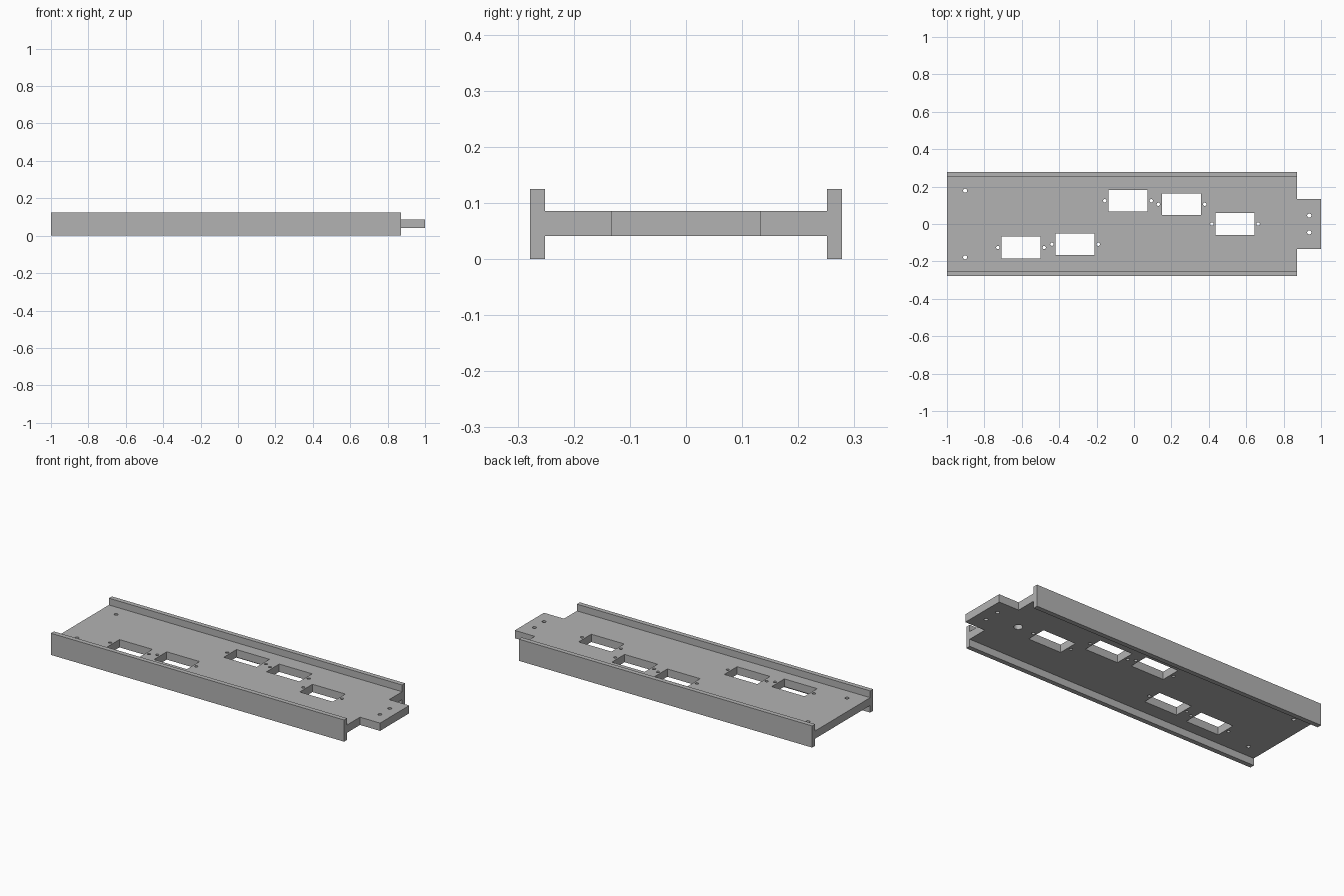
import bpy, bmesh
from mathutils import Matrix

cube = bpy.data.objects.get("Cube")
if cube:
    bpy.data.objects.remove(cube, do_unlink=True)

grey = bpy.data.materials.new("plain grey")
grey.use_nodes = True
tone = (0.45, 0.45, 0.45, 1)
grey.diffuse_color = tone
grey.node_tree.nodes["Principled BSDF"].inputs["Base Color"].default_value = tone

BACK, SHOULDER, TIP = -1.0, 0.872, 1.0
INNER, OUTER, TAB = 0.251, 0.278, 0.133
LOW, HIGH, TOP = 0.041, 0.086, 0.125


def finish(name, bm):
    bmesh.ops.recalc_face_normals(bm, faces=bm.faces)
    mesh = bpy.data.meshes.new(name)
    bm.to_mesh(mesh)
    bm.free()
    mesh.materials.append(grey)
    obj = bpy.data.objects.new(name, mesh)
    bpy.context.collection.objects.link(obj)
    return obj


def add_box(bm, x0, x1, y0, y1, z0, z1):
    place = Matrix.Translation(((x0 + x1) / 2, (y0 + y1) / 2, (z0 + z1) / 2))
    size = Matrix.Diagonal((x1 - x0, y1 - y0, z1 - z0, 1))
    bmesh.ops.create_cube(bm, size=1, matrix=place @ size)


def add_drill(bm, x, y, radius, z0, z1):
    bmesh.ops.create_cone(bm, cap_ends=True, segments=24, radius1=radius,
                          radius2=radius, depth=z1 - z0,
                          matrix=Matrix.Translation((x, y, (z0 + z1) / 2)))


# Deck plate with a narrower end tab
bm = bmesh.new()
half = [(BACK, INNER), (SHOULDER, INNER), (SHOULDER, TAB), (TIP, TAB)]
outline = half + [(x, -y) for x, y in reversed(half)]
face = bm.faces.new([bm.verts.new((x, y, LOW)) for x, y in outline])
raised = bmesh.ops.extrude_face_region(bm, geom=[face])["geom"]
bmesh.ops.translate(bm, vec=(0, 0, HIGH - LOW),
                    verts=[v for v in raised if isinstance(v, bmesh.types.BMVert)])
deck = finish("deck_plate", bm)

# Cutter: windows with a screw hole at each end, then mounting holes
bm = bmesh.new()
windows = [(-0.604, -0.126), (-0.315, -0.108), (-0.032, 0.124), (0.254, 0.105), (0.54, 0)]
for x, y in windows:
    add_box(bm, x - 0.105, x + 0.105, y - 0.058, y + 0.058, 0, TOP)
    for side in (-1, 1):
        add_drill(bm, x + side * 0.124, y, 0.009, 0, TOP)
for side in (-1, 1):
    add_drill(bm, -0.903, side * 0.178, 0.011, 0, TOP)
    add_drill(bm, 0.937, side * 0.045, 0.011, 0, TOP)
# Blind recess on the underside
add_drill(bm, 0.763, 0, 0.023, 0, LOW + 0.025)
cutter = finish("opening_cutter", bm)
cutter.hide_render = True
cutter.hide_viewport = True
cutter.display_type = 'WIRE'

cut = deck.modifiers.new("openings", 'BOOLEAN')
cut.operation = 'DIFFERENCE'
cut.solver = 'EXACT'
cut.object = cutter

# Side rails standing above and below the deck
for name, side in (("front_rail", -1), ("back_rail", 1)):
    bm = bmesh.new()
    y0, y1 = sorted((side * INNER, side * OUTER))
    add_box(bm, BACK, SHOULDER, y0, y1, 0, TOP)
    finish(name, bm)
